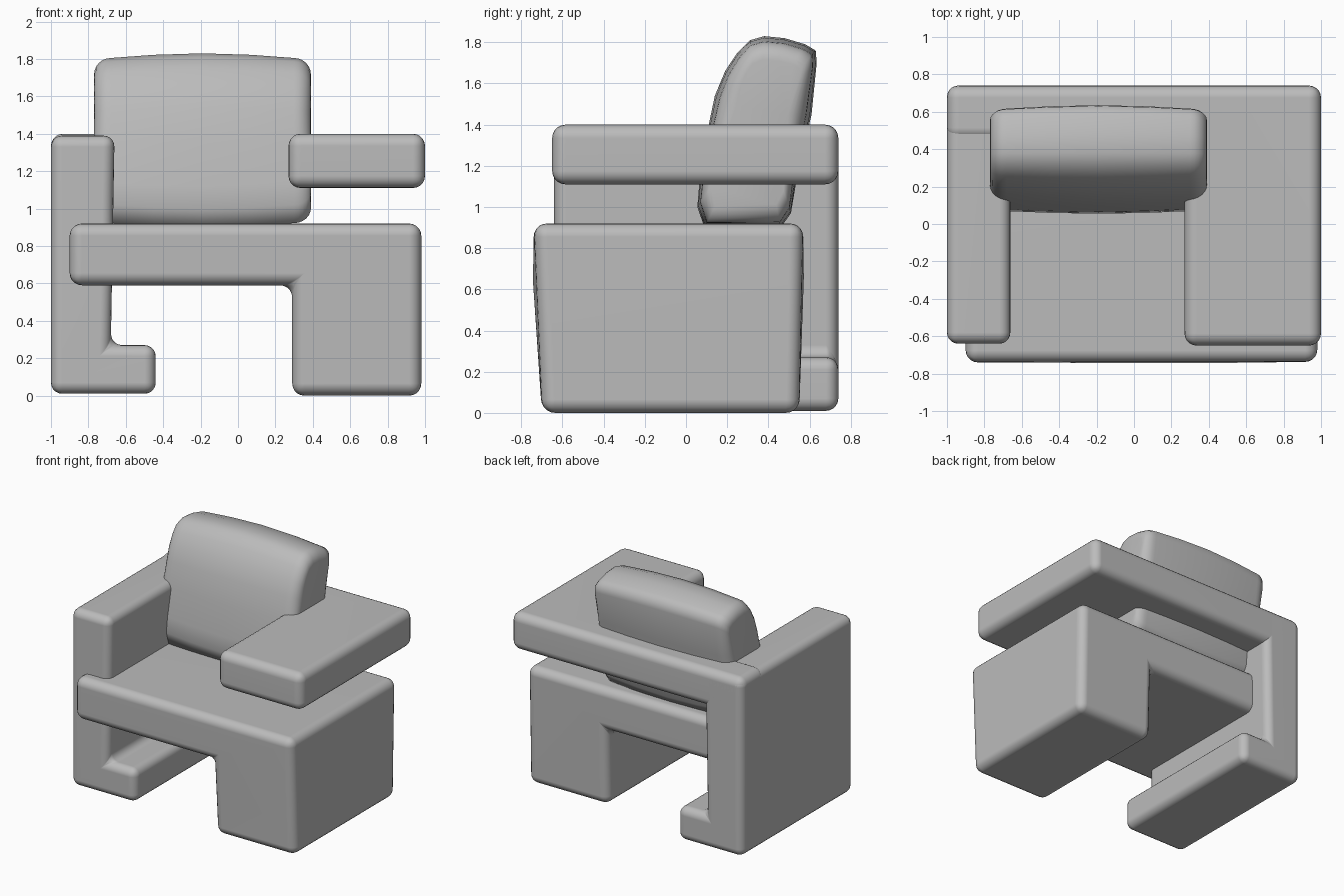
import bpy, bmesh, math
from mathutils import Vector

if "Cube" in bpy.data.objects:
    bpy.data.objects.remove(bpy.data.objects["Cube"], do_unlink=True)

# One soft grey for the whole chair
grey = bpy.data.materials.new("soft grey")
grey.use_nodes = True
grey.diffuse_color = (0.5, 0.5, 0.5, 1)
grey.node_tree.nodes["Principled BSDF"].inputs["Base Color"].default_value = (0.5, 0.5, 0.5, 1)


def finish(name, bm):
    bmesh.ops.recalc_face_normals(bm, faces=bm.faces)
    mesh = bpy.data.meshes.new(name)
    bm.to_mesh(mesh)
    bm.free()
    mesh.materials.append(grey)
    obj = bpy.data.objects.new(name, mesh)
    bpy.context.collection.objects.link(obj)
    for poly in mesh.polygons:
        poly.use_smooth = True
    return obj


def slab(name, outline, low, high, axis, radius):
    """Extrude an outline along an axis and round all its edges."""
    bm = bmesh.new()
    place = (lambda a, b, d: (a, d, b)) if axis == "y" else (lambda a, b, d: (a, b, d))
    face = bm.faces.new([bm.verts.new(place(a, b, low)) for a, b in outline])
    moved = bmesh.ops.extrude_face_region(bm, geom=[face])["geom"]
    shift = Vector(place(0, 0, high - low))
    bmesh.ops.translate(bm, vec=shift, verts=[g for g in moved if isinstance(g, bmesh.types.BMVert)])
    obj = finish(name, bm)
    bevel = obj.modifiers.new("soft edges", "BEVEL")
    bevel.width = radius
    bevel.segments = 5
    bevel.limit_method = "ANGLE"
    obj.modifiers.new("clean shading", "WEIGHTED_NORMAL")
    return obj


# Side panel with its inward foot
slab("side_panel_and_foot",
     [(-1, 0.01), (-0.44, 0.01), (-0.44, 0.27), (-0.68, 0.27), (-0.66, 1.39), (-1, 1.39)],
     -0.64, 0.74, "y", 0.06)

# Seat slab joined to the block that carries the other side
seat = slab("seat_and_block",
            [(0.29, 0), (0.98, 0), (0.98, 0.92), (-0.9, 0.92), (-0.9, 0.59), (0.29, 0.59)],
            -0.74, 0.57, "y", 0.065)
for v in seat.data.vertices:
    if v.co.z < 0.1:
        v.co.y += 0.04 if v.co.y < 0 else -0.02

# Back rail turning forward into the wide armrest
slab("back_rail_and_armrest",
     [(-1, 0.74), (1, 0.74), (1, -0.65), (0.27, -0.65), (0.27, 0.45), (-1, 0.45)],
     1.11, 1.40, "z", 0.065)

# Back cushion: a rounded side profile swept across, shrinking at the ends
profile = [(0.09, 0.9), (0.055, 1.0), (0.065, 1.12), (0.10, 1.35), (0.14, 1.54),
           (0.19, 1.66), (0.25, 1.75), (0.31, 1.81), (0.38, 1.83), (0.48, 1.82),
           (0.58, 1.79), (0.63, 1.76), (0.635, 1.70), (0.61, 1.45), (0.54, 1.15),
           (0.51, 0.97), (0.46, 0.9)]
points = [Vector(p) for p in profile]
middle = sum(points, Vector((0, 0))) / len(points)
left, right, radius = -0.77, 0.39, 0.09
half = [(radius * (1 - math.cos(a)), radius * (1 - math.sin(a)) + 0.025)
        for a in [math.radians(15 * i) for i in range(7)]]
stations = [(left + x, d) for x, d in half] + [(-0.45, 0.008), (-0.19, 0), (0.07, 0.008)]
stations += [(right - x, d) for x, d in reversed(half)]
bm = bmesh.new()
rings = []
for x, inset in stations:
    moved = [p + (middle - p).normalized() * inset for p in points]
    rings.append([bm.verts.new((x, p.x, p.y)) for p in moved])
for a, b in zip(rings, rings[1:]):
    for i in range(len(a)):
        j = (i + 1) % len(a)
        bm.faces.new((a[i], a[j], b[j], b[i]))
bm.faces.new(rings[0])
bm.faces.new(rings[-1])
finish("back_cushion", bm)
